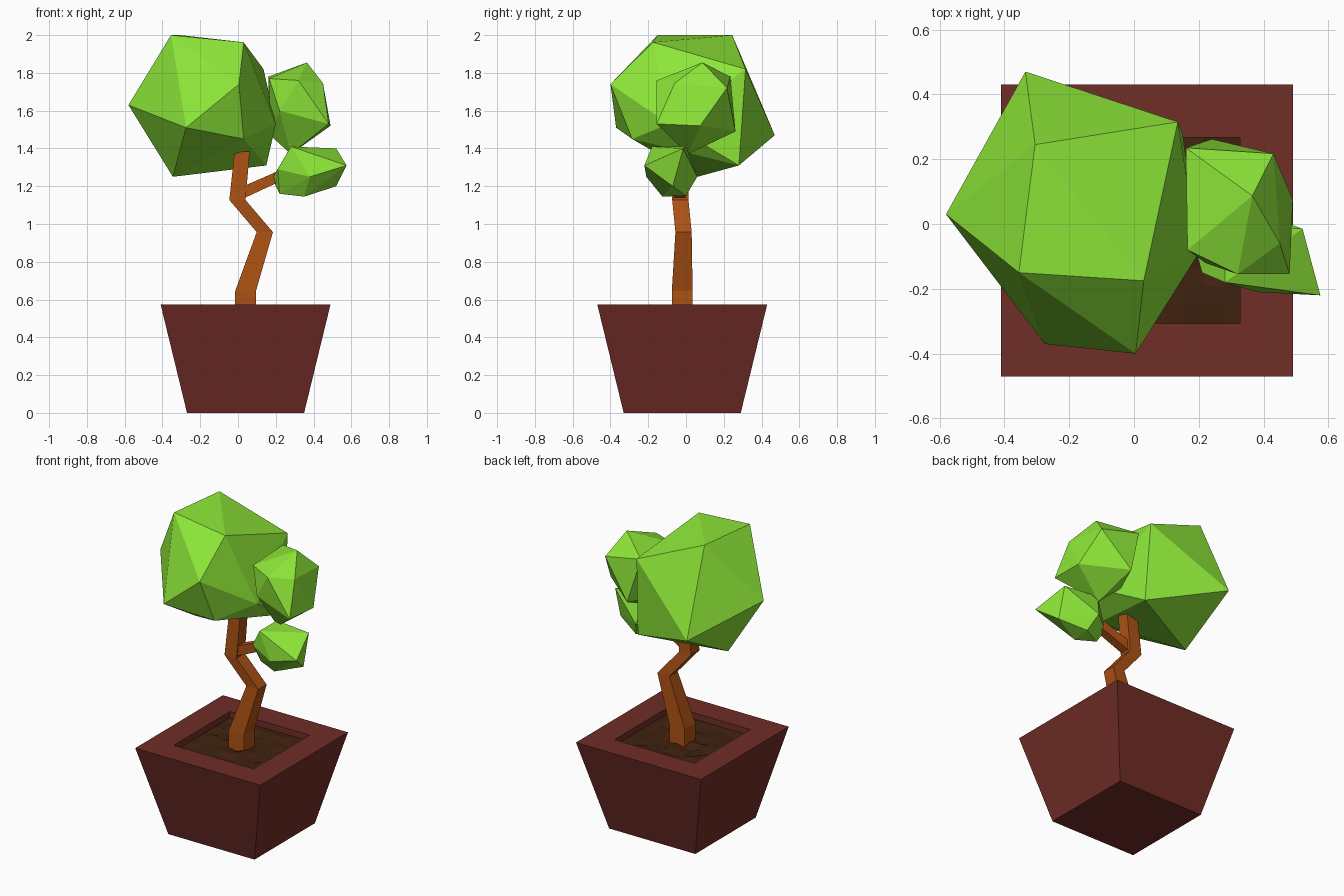
import bpy, bmesh, random
from mathutils import Vector

if "Cube" in bpy.data.objects:
    bpy.data.objects.remove(bpy.data.objects["Cube"])

random.seed(4)
CX, CY = 0.04, -0.02


def material(name, rgb):
    m = bpy.data.materials.new(name)
    m.diffuse_color = (*rgb, 1)
    m.use_nodes = True
    m.node_tree.nodes["Principled BSDF"].inputs["Base Color"].default_value = m.diffuse_color
    return m


LEAF = material("leaf_green", (0.27, 0.80, 0.04))
BARK = material("bark_brown", (0.42, 0.085, 0.007))
CLAY = material("clay_red", (0.16, 0.026, 0.02))
EARTH = material("soil_brown", (0.05, 0.016, 0.005))


def finish(bm, name, mat):
    bmesh.ops.recalc_face_normals(bm, faces=bm.faces)
    me = bpy.data.meshes.new(name)
    bm.to_mesh(me)
    bm.free()
    me.materials.append(mat)
    ob = bpy.data.objects.new(name, me)
    bpy.context.collection.objects.link(ob)
    return ob


def loft(name, rings, mat, axis="z"):
    """Square tube through rings of (centre x, y, z, half size a, half size b)."""
    bm = bmesh.new()
    prev = None
    for x, y, z, a, b in rings:
        corners = [(-a, -b), (a, -b), (a, b), (-a, b)]
        ring = [bm.verts.new((x + u, y + v, z) if axis == "z" else (x, y + u, z + v))
                for u, v in corners]
        if prev:
            for i in range(4):
                j = (i + 1) % 4
                bm.faces.new((prev[i], prev[j], ring[j], ring[i]))
        else:
            bm.faces.new(ring[::-1])
        prev = ring
    bm.faces.new(prev)
    return finish(bm, name, mat)


def clump(name, points):
    """Faceted leaf clump: convex hull of a distorted icosahedron's corners."""
    bm = bmesh.new()
    for p in points:
        bm.verts.new(p)
    bmesh.ops.convex_hull(bm, input=bm.verts[:])
    loose = [v for v in bm.verts if not v.link_faces]
    bmesh.ops.delete(bm, geom=loose, context="VERTS")
    return finish(bm, name, LEAF)


# Pot: tapered square with a thick rim and a recess
loft("pot", [(CX, CY, z, h, h) for z, h in
             ((0, 0.31), (0.575, 0.45), (0.575, 0.287), (0.47, 0.287))], CLAY)

# Soil: slightly bumpy sheet in the recess
bm = bmesh.new()
bmesh.ops.create_grid(bm, x_segments=10, y_segments=10, size=0.287)
for v in bm.verts:
    inner = max(abs(v.co.x), abs(v.co.y)) < 0.28
    jitter = random.uniform(-0.012, 0.012) if inner else 0
    v.co += Vector((CX, CY, 0.535 + jitter))
finish(bm, "soil", EARTH)

# Crooked trunk and side branch
loft("trunk", [(0.04, -0.02, 0.49, 0.055, 0.055), (0.04, -0.02, 0.645, 0.055, 0.055),
               (0.142, -0.013, 0.957, 0.043, 0.043), (-0.003, -0.03, 1.127, 0.043, 0.043),
               (0.022, -0.03, 1.385, 0.04, 0.04)], BARK)
loft("branch", [(-0.01, -0.03, 1.15, 0.03, 0.033), (0.20, -0.05, 1.245, 0.027, 0.03),
                (0.26, -0.06, 1.27, 0.025, 0.025)], BARK, axis="x")

# Leaf clumps
clump("large_leaf_clump", [
    (-0.58, 0.03, 1.63), (-0.335, 0.47, 1.47), (0.135, 0.315, 1.82), (-0.305, 0.245, 2.0),
    (-0.355, -0.15, 2.0), (0.03, -0.175, 1.962), (0.005, -0.40, 1.74), (-0.275, -0.37, 1.51),
    (0.03, -0.285, 1.45), (-0.345, 0.06, 1.25), (0.15, 0.28, 1.31), (0.20, -0.09, 1.53)])
clump("medium_leaf_clump", [
    (0.365, 0.087, 1.855), (0.32, -0.155, 1.76), (0.45, -0.06, 1.745), (0.43, 0.217, 1.72),
    (0.16, 0.235, 1.78), (0.165, -0.08, 1.77), (0.48, -0.155, 1.53), (0.49, 0.075, 1.52),
    (0.24, 0.262, 1.49), (0.28, 0.01, 1.37), (0.22, -0.12, 1.60), (0.17, 0.08, 1.47)])
clump("small_leaf_clump", [
    (0.575, -0.22, 1.31), (0.52, -0.015, 1.40), (0.28, -0.18, 1.41), (0.21, -0.15, 1.29),
    (0.38, -0.21, 1.25), (0.52, -0.07, 1.20), (0.35, -0.125, 1.145), (0.22, -0.08, 1.16),
    (0.18, -0.05, 1.24), (0.28, 0.0, 1.41), (0.32, 0.06, 1.25), (0.36, 0.0, 1.15)])
